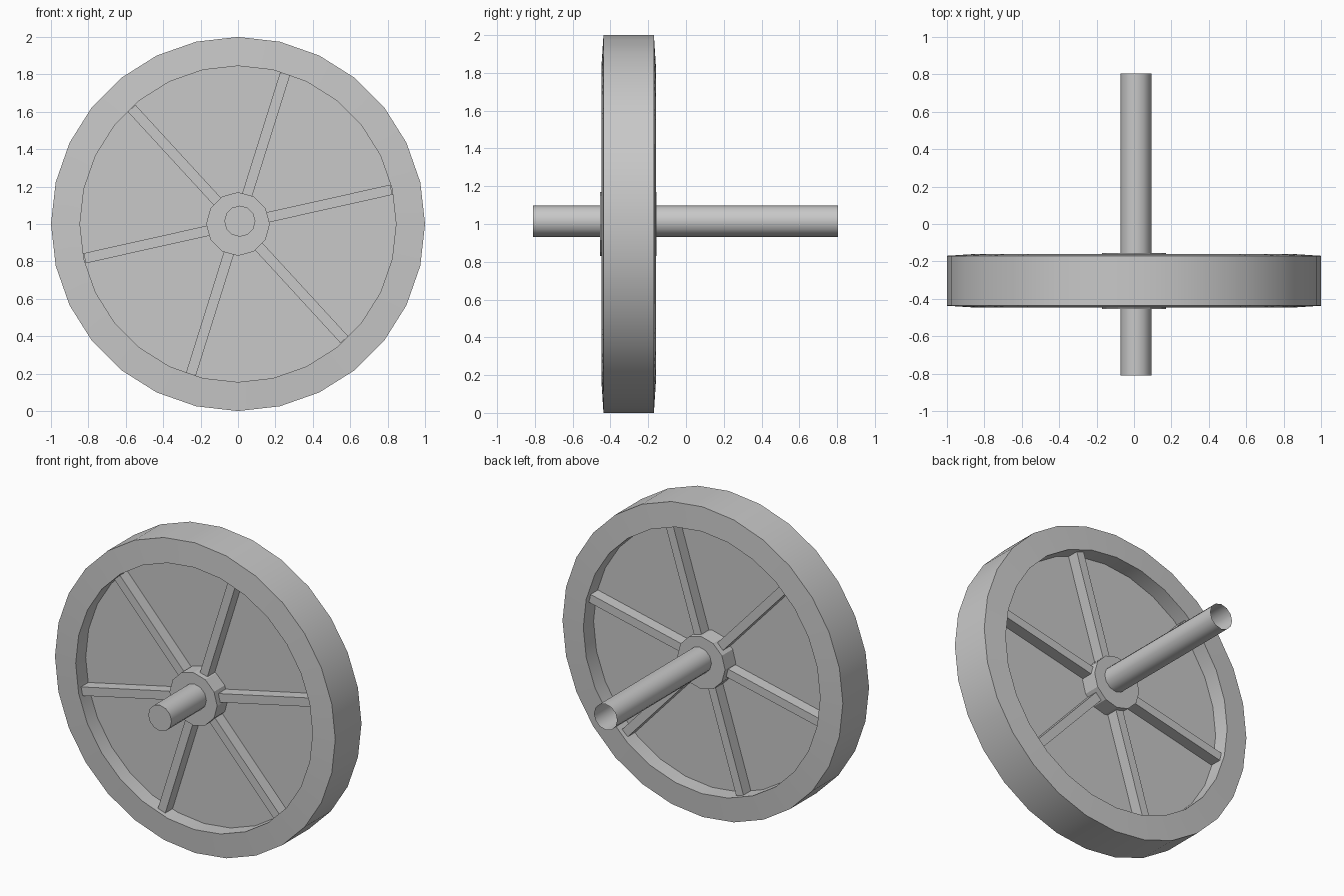
import bpy, bmesh
from math import sin, cos, pi, radians
from mathutils import Matrix, Vector

cube = bpy.data.objects.get("Cube")
if cube:
    bpy.data.objects.remove(cube, do_unlink=True)

grey = bpy.data.materials.new("plain_grey")
grey.use_nodes = True
grey.diffuse_color = (0.58, 0.58, 0.58, 1)
grey.node_tree.nodes["Principled BSDF"].inputs["Base Color"].default_value = grey.diffuse_color


def finish(name, bm, smooth_angle=None):
    bmesh.ops.recalc_face_normals(bm, faces=bm.faces)
    mesh = bpy.data.meshes.new(name)
    bm.to_mesh(mesh)
    bm.free()
    mesh.materials.append(grey)
    obj = bpy.data.objects.new(name, mesh)
    bpy.context.collection.objects.link(obj)
    if smooth_angle:
        bpy.ops.object.select_all(action='DESELECT')
        obj.select_set(True)
        bpy.context.view_layer.objects.active = obj
        bpy.ops.object.shade_smooth_by_angle(angle=radians(smooth_angle))
    return obj


def lathe(name, profile, sides, centre=(0, 1), ring=False, caps=(), smooth=None):
    """Spin (radius, y) points about a front-to-back axis."""
    bm = bmesh.new()
    loops = []
    for r, y in profile:
        loops.append([bm.verts.new((centre[0] + r * sin(2 * pi * i / sides), y,
                                    centre[1] + r * cos(2 * pi * i / sides)))
                      for i in range(sides)])
    pairs = list(zip(loops, loops[1:]))
    if ring:
        pairs.append((loops[-1], loops[0]))
    for a, b in pairs:
        for i in range(sides):
            j = (i + 1) % sides
            bm.faces.new((a[i], a[j], b[j], b[i]))
    for k in caps:
        bm.faces.new(loops[k])
    return finish(name, bm, smooth)


# Wheel rim, with side faces sloping slightly towards the tread
lathe("rim", [(1, -0.437), (1, -0.17), (0.845, -0.16), (0.845, -0.447)],
      28, ring=True, smooth=30)

# Thin web closing the wheel
lathe("web_disc", [(0.85, -0.345), (0.85, -0.265)], 28, caps=(0, -1), smooth=30)

# Hub
lathe("hub", [(0.17, -0.455), (0.17, -0.155)], 12, caps=(0, -1))

# Axle, closed in front and open at the back
lathe("axle", [(0.083, -0.81), (0.083, 0.805)], 12, centre=(0.01, 1.015),
      caps=(0,), smooth=40)

# Six spokes standing out on both sides of the web
for n in range(6):
    bm = bmesh.new()
    place = (Matrix.Translation(Vector((0, -0.305, 1)))
             @ Matrix.Rotation(-radians(12.6 + 60 * n), 4, 'Y')
             @ Matrix.Translation(Vector((0.49, 0, 0)))
             @ Matrix.Diagonal((0.7, 0.23, 0.055, 1)))
    bmesh.ops.create_cube(bm, size=1, matrix=place)
    finish(f"spoke_{n + 1}", bm)
